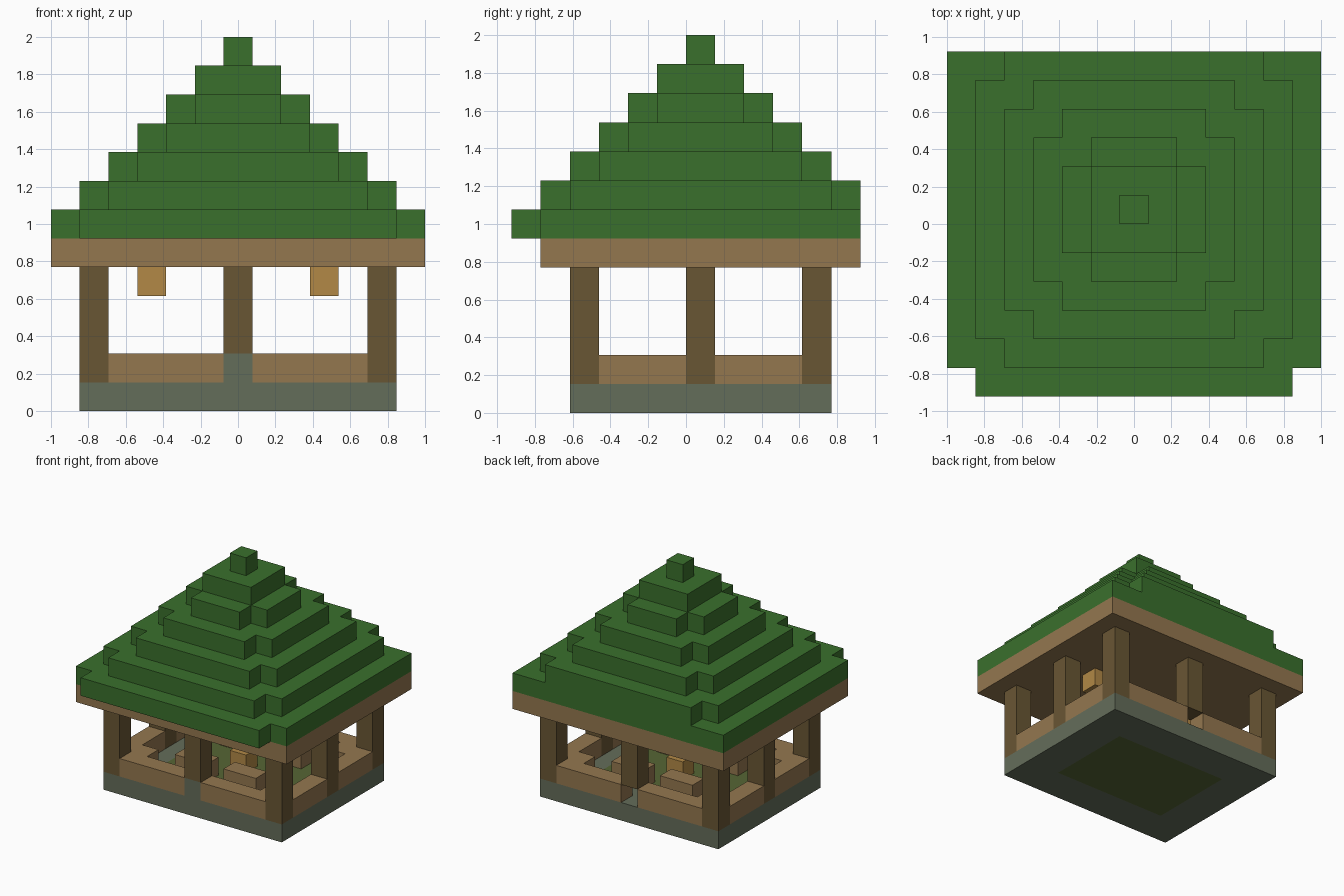
import bpy
import bmesh

U = 2 / 13  # edge length of one block

if "Cube" in bpy.data.objects:
    bpy.data.objects.remove(bpy.data.objects["Cube"], do_unlink=True)


def linear(v):
    v /= 255
    return v / 12.92 if v <= 0.04045 else ((v + 0.055) / 1.055) ** 2.4


def material(name, *rgb):
    m = bpy.data.materials.new(name)
    m.use_nodes = True
    color = [linear(c) for c in rgb] + [1]
    m.diffuse_color = color
    m.node_tree.nodes["Principled BSDF"].inputs["Base Color"].default_value = color
    return m


LEAF = material("leaf green", 58, 112, 44)
PLANK = material("plank tan", 148, 119, 79)
BARK = material("bark brown", 105, 86, 52)
STONE = material("mossy stone", 100, 109, 90)
GRASS = material("grass olive", 86, 102, 52)
GLOW = material("lantern amber", 178, 137, 70)


def block(name, mat, x0, x1, y0, y1, z0, z1):
    """Flat-shaded box given by its extents in block units."""
    bm = bmesh.new()
    bmesh.ops.create_cube(bm, size=1)
    for v in bm.verts:
        v.co.x = (x0 if v.co.x < 0 else x1) * U
        v.co.y = (y0 if v.co.y < 0 else y1) * U
        v.co.z = (z0 if v.co.z < 0 else z1) * U
    mesh = bpy.data.meshes.new(name)
    bm.to_mesh(mesh)
    bm.free()
    mesh.materials.append(mat)
    obj = bpy.data.objects.new(name, mesh)
    bpy.context.collection.objects.link(obj)
    return obj


def tier(name, mat, outline, z0, z1):
    """Extruded outline, in block units."""
    bm = bmesh.new()
    face = bm.faces.new([bm.verts.new((x * U, y * U, z0 * U)) for x, y in outline])
    top = bmesh.ops.extrude_face_region(bm, geom=[face])["geom"]
    for v in top:
        if isinstance(v, bmesh.types.BMVert):
            v.co.z = z1 * U
    bmesh.ops.recalc_face_normals(bm, faces=bm.faces)
    mesh = bpy.data.meshes.new(name)
    bm.to_mesh(mesh)
    bm.free()
    mesh.materials.append(mat)
    bpy.context.collection.objects.link(bpy.data.objects.new(name, mesh))


def notched(w, y0, y1):
    """Rectangle with one block missing at each corner."""
    half = [(w - 1, y0), (w - 1, y0 + 1), (w, y0 + 1),
            (w, y1 - 1), (w - 1, y1 - 1), (w - 1, y1)]
    return half + [(-x, y) for x, y in reversed(half)]


# Stone floor ring around a grass patch
block("floor_front", STONE, -5.5, 5.5, -4, -2, 0, 1)
block("floor_back", STONE, -5.5, 5.5, 3, 5, 0, 1)
block("floor_left", STONE, 3.5, 5.5, -2, 3, 0, 1)
block("floor_right", STONE, -5.5, -3.5, -2, 3, 0, 1)
block("grass_patch", GRASS, -3.5, 3.5, -2, 3, 0, 1)

# Parts mirrored left and right
for side, s in (("left", 1), ("right", -1)):
    def pair(name, mat, x0, x1, *rest):
        block(f"{name}_{side}", mat, *sorted((s * x0, s * x1)), *rest)

    # Posts and side walls
    pair("front_post", BARK, 4.5, 5.5, -4, -3, 1, 5)
    pair("middle_post", BARK, 4.5, 5.5, 0, 1, 1, 5)
    pair("back_post", BARK, 4.5, 5.5, 4, 5, 1, 5)
    pair("side_wall_front", PLANK, 4.5, 5.5, -3, 0, 1, 2)
    pair("side_wall_back", PLANK, 4.5, 5.5, 1, 4, 1, 2)

    # Front and back walls, inner corner seats and benches
    pair("front_wall", PLANK, 0.5, 4.5, -4, -3, 1, 2)
    pair("back_wall", PLANK, 0.5, 4.5, 4, 5, 1, 2)
    pair("front_corner_seat", PLANK, 3.5, 4.5, -3, -2, 1, 2)
    pair("back_corner_seat", PLANK, 3.5, 4.5, 3, 4, 1, 2)
    pair("front_bench", PLANK, 0.5, 2.5, -2, -1, 1, 2)
    pair("back_bench", PLANK, 0.5, 2.5, 2, 3, 1, 2)

    # Hanging lantern
    pair("lantern", GLOW, 2.5, 3.5, 0, 1, 4, 5)

# Central posts, entrance block and ground lamp
block("front_centre_post", BARK, -0.5, 0.5, -4, -3, 2, 5)
block("back_centre_post", BARK, -0.5, 0.5, 4, 5, 2, 5)
block("entrance_step", STONE, -0.5, 0.5, -4, -3, 1, 2)
block("ground_lamp", GLOW, -0.5, 0.5, 0, 1, 1, 2)

# Ceiling slab
block("ceiling_beam", PLANK, -6.5, 6.5, -5, 6, 5, 6)

# Stepped roof: the eave only notches at the front, the rest at all corners
eave = [(5.5, -6), (5.5, -5), (6.5, -5), (6.5, 6)]
tier("roof_eave", LEAF, eave + [(-x, y) for x, y in reversed(eave)], 6, 7)
for k in range(1, 5):
    tier(f"roof_tier_{k}", LEAF, notched(6.5 - k, k - 6, 7 - k), 6 + k, 7 + k)
block("roof_cap", LEAF, -1.5, 1.5, -1, 2, 11, 12)
block("roof_peak", LEAF, -0.5, 0.5, 0, 1, 12, 13)
